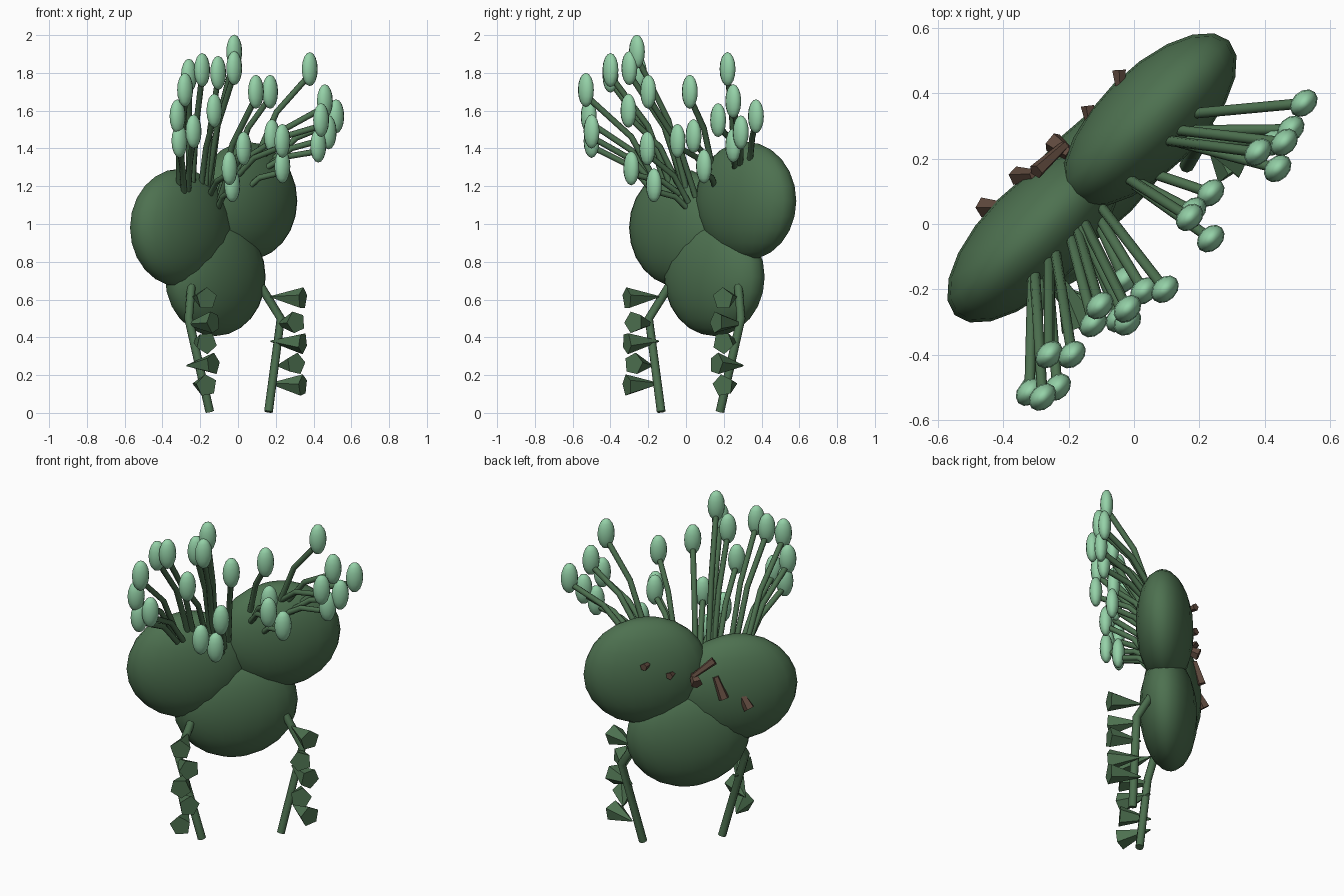
import bpy, math
from mathutils import Vector, Matrix

if "Cube" in bpy.data.objects:
    bpy.data.objects.remove(bpy.data.objects["Cube"])

R = math.sqrt(0.5)
ORIGIN = Vector((-0.12, 0.15, 0))


def mat(name, col):
    m = bpy.data.materials.new(name)
    m.diffuse_color = (*col, 1)
    m.use_nodes = True
    m.node_tree.nodes["Principled BSDF"].inputs["Base Color"].default_value = m.diffuse_color
    return m


GREEN = mat("dark_green", (0.075, 0.165, 0.08))
MINT = mat("mint", (0.30, 0.64, 0.39))
BROWN = mat("bark_brown", (0.115, 0.068, 0.048))


def place(u, n, z):
    """u runs along the flat body, n points out of its face."""
    return ORIGIN + Vector((R * (u + n), R * (u - n), z))


def to_un(p):
    d = Vector(p) - ORIGIN
    return R * (d.x + d.y), R * (d.x - d.y)


def finish(name, material, angle):
    o = bpy.context.object
    o.name = name
    o.data.materials.clear()
    o.data.materials.append(material)
    bpy.ops.object.shade_smooth_by_angle(angle=math.radians(angle))
    return o


def ellipsoid(name, loc, size, material, segs, rings):
    bpy.ops.mesh.primitive_uv_sphere_add(segments=segs, ring_count=rings, location=loc,
                                         rotation=(0, 0, math.pi / 4))
    bpy.context.object.scale = size
    bpy.ops.object.transform_apply(location=False, rotation=False, scale=True)
    return finish(name, material, 60)


def tube(name, pts, radius):
    cu = bpy.data.curves.new(name, 'CURVE')
    cu.dimensions = '3D'
    cu.bevel_depth = radius
    cu.bevel_resolution = 2
    cu.use_fill_caps = True
    sp = cu.splines.new('POLY')
    sp.points.add(len(pts) - 1)
    for q, p in zip(sp.points, pts):
        q.co = (*p, 1)
    o = bpy.data.objects.new(name, cu)
    bpy.context.collection.objects.link(o)
    bpy.ops.object.select_all(action='DESELECT')
    o.select_set(True)
    bpy.context.view_layer.objects.active = o
    bpy.ops.object.convert(target='MESH')
    return finish(name, GREEN, 50)


def cone(name, a, b, r1, r2, sides, material, spin=0):
    d = b - a
    bpy.ops.mesh.primitive_cone_add(vertices=sides, radius1=r1, radius2=r2, depth=d.length)
    rot = d.to_track_quat('Z', 'Y').to_matrix().to_4x4()
    bpy.context.object.matrix_world = (Matrix.Translation((a + b) / 2) @ rot
                                       @ Matrix.Rotation(spin, 4, 'Z'))
    return finish(name, material, 30)


# three flattened pads
PADS = {"left_pad": (-0.262, 0.98), "right_pad": (0.237, 1.122), "lower_pad": (0, 0.72)}
for name, (u, z) in PADS.items():
    ellipsoid(name, place(u, 0, z), (0.345, 0.157, 0.313), GREEN, 20, 12)

# two bent legs with a row of flared leaves
for s, side in ((1, "right"), (-1, "left")):
    tube(side + "_leg", [place(s * 0.26, 0.08, 0.67), place(s * 0.345, 0.145, 0.5),
                         place(s * 0.22, 0.178, 0.006)], 0.023)
    for i, z in enumerate((0.605, 0.48, 0.37, 0.26, 0.145)):
        k = 0.025 * (-1) ** i
        cone(f"{side}_leaf_{i}", place(s * (0.335 + k), 0.295, z),
             place(s * (0.315 - k), 0.125, z + 0.4 * k), 0.06, 0.004, 5, GREEN, i * 0.9)

# bud centres
BUDS = [
    (-.02, -.26, 1.912), (-.02, -.30, 1.825), (-.19, -.40, 1.815), (-.105, -.25, 1.80),
    (-.26, -.40, 1.785), (-.28, -.53, 1.71), (-.125, -.305, 1.60), (-.32, -.515, 1.57),
    (-.235, -.5, 1.49), (-.31, -.5, 1.44), (.095, -.2, 1.70), (.17, .02, 1.70),
    (.38, .22, 1.82), (.46, .25, 1.65), (.52, .37, 1.57), (.44, .17, 1.55),
    (.48, .29, 1.485), (.425, .25, 1.415), (.18, .04, 1.465), (.235, -.045, 1.44),
    (.235, .095, 1.305), (.03, -.205, 1.40), (-.045, -.29, 1.295), (-.03, -.17, 1.205)]


def pad_top(u, n):
    """Height of the upper pads' surface at u, n."""
    best = 1.04
    for pu, pz in (PADS["left_pad"], PADS["right_pad"]):
        q = 1 - (n / 0.157) ** 2 - ((u - pu) / 0.345) ** 2
        if q > 0:
            best = max(best, pz + 0.313 * math.sqrt(q))
    return best


# stalks rise from the pads, bend once and carry the buds
for i, p in enumerate(BUDS):
    u, n = to_un(p)
    bu, bn = 0.58 * u, 0.085 if p[2] > 1.5 else 0.11
    base = place(bu, bn, min(pad_top(bu, bn) - 0.02, p[2] - 0.12))
    tip = Vector(p)
    bend = base.lerp(tip, 0.36)
    bend.z = base.z + 0.5 * (tip.z - base.z)
    tube(f"stalk_{i}", [base, bend, tip - Vector((0, 0, 0.03))], 0.016)
    ellipsoid(f"bud_{i}", tip, (0.048, 0.036, 0.09), MINT, 12, 8)

# bark stubs on the rear face: start and end as (u, n, z)
STUBS = [((.24, -.13, 1.22), (.28, -.175, 1.22), .022),
         ((.10, -.12, 1.15), (.135, -.165, 1.15), .022),
         ((-.01, -.10, 1.12), (-.02, -.165, 1.09), .034),
         ((.0, -.13, 1.12), (-.12, -.135, 1.21), .024),
         ((-.13, -.13, 1.11), (-.17, -.165, 0.99), .03),
         ((-.27, -.13, 1.0), (-.31, -.17, 0.92), .032)]
for i, (a, b, r) in enumerate(STUBS):
    cone(f"bark_stub_{i}", place(*a), place(*b), r * 0.6, r, 5, BROWN, i)
